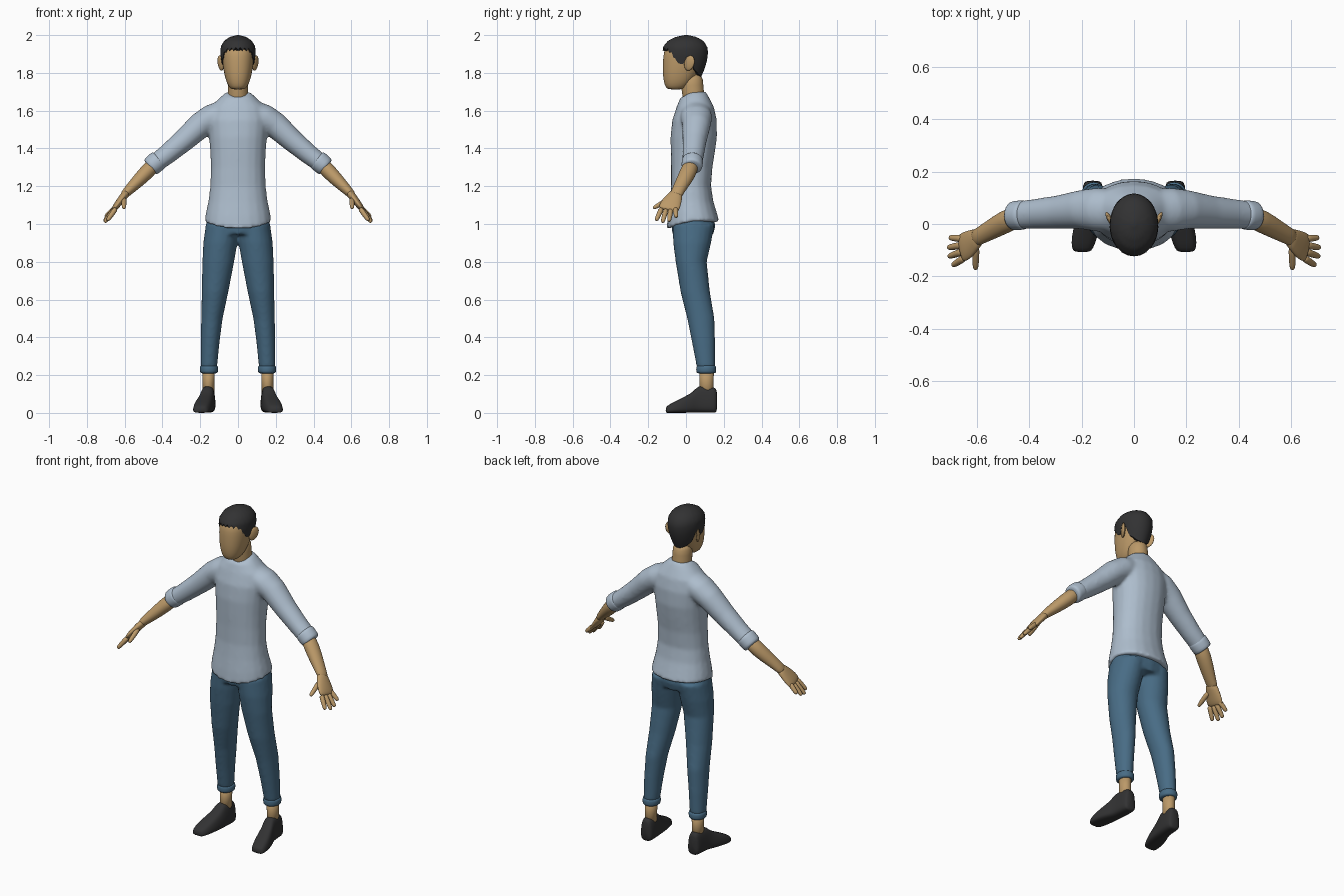
import bpy, bmesh, math
from mathutils import Vector

if "Cube" in bpy.data.objects:
    bpy.data.objects.remove(bpy.data.objects["Cube"])


def material(name, rgb):
    m = bpy.data.materials.new(name)
    m.diffuse_color = (*rgb, 1)
    m.use_nodes = True
    m.node_tree.nodes["Principled BSDF"].inputs["Base Color"].default_value = m.diffuse_color
    return m


SKIN = material("skin", (0.50, 0.32, 0.14))
KNIT = material("grey_blue_knit", (0.42, 0.51, 0.61))
DENIM = material("denim", (0.065, 0.15, 0.235))
DARK = material("charcoal", (0.032, 0.032, 0.033))
N = 20


def oval(c, u, v, n=N, power=2.0):
    """Closed superellipse around c with half-axes u and v."""
    pts = []
    for i in range(n):
        a = 2 * math.pi * i / n
        ca, sa = math.cos(a), math.sin(a)
        e = 2 / power
        pts.append(c + u * math.copysign(abs(ca) ** e, ca) + v * math.copysign(abs(sa) ** e, sa))
    return pts


def flat_rings(table, power=2.0):
    """Horizontal rings from rows of z, x min, x max, y front, y back."""
    return [oval(Vector(((a + b) / 2, (f + k) / 2, z)), Vector(((b - a) / 2, 0, 0)),
                 Vector((0, (k - f) / 2, 0)), power=power) for z, a, b, f, k in table]


def tube_rings(path, n=N):
    """Rings across a path of x, y, z, radius in the xz plane, radius along y."""
    p = [Vector(q[:3]) for q in path]
    rings = []
    for i, q in enumerate(path):
        t = (p[min(i + 1, len(p) - 1)] - p[max(i - 1, 0)]).normalized()
        v = Vector((0, 1, 0))
        v = (v - t * v.dot(t)).normalized()
        rings.append(oval(p[i], t.cross(v) * q[3], v * q[4], n))
    return rings


def loft(bm, rings, side=1):
    rows = [[bm.verts.new((p.x * side, p.y, p.z)) for p in r] for r in rings]
    for r0, r1 in zip(rows, rows[1:]):
        for i in range(len(r0)):
            j = (i + 1) % len(r0)
            bm.faces.new((r0[i], r0[j], r1[j], r1[i]))
    bm.faces.new(rows[0][::-1])
    bm.faces.new(rows[-1])


def finish(name, bm, mat, mirror=False, subsurf=0, voxel=0.0, sharp=None):
    bmesh.ops.recalc_face_normals(bm, faces=bm.faces)
    me = bpy.data.meshes.new(name)
    bm.to_mesh(me)
    bm.free()
    for f in me.polygons:
        f.use_smooth = True
    if sharp:
        me.set_sharp_from_angle(angle=math.radians(sharp))
    me.materials.append(mat)
    ob = bpy.data.objects.new(name, me)
    bpy.context.collection.objects.link(ob)
    if mirror:
        ob.modifiers.new("mirror", "MIRROR").use_mirror_merge = False
    if subsurf:
        s = ob.modifiers.new("subdivide", "SUBSURF")
        s.levels = s.render_levels = subsurf
    if voxel:
        r = ob.modifiers.new("blend", "REMESH")
        r.mode, r.voxel_size, r.use_smooth_shade = "VOXEL", voxel, True
        s = ob.modifiers.new("soften", "SMOOTH")
        s.factor, s.iterations = 0.5, 7
    return ob


def part(name, rings, mat, **kw):
    bm = bmesh.new()
    loft(bm, rings)
    return finish(name, bm, mat, **kw)


# sweater: torso with a dipped collar and hem, blended with both sleeves
torso = flat_rings([(z, -w, w, f, k) for z, w, f, k in (
    (1.015, .178, -.103, .178), (1.06, .17, -.097, .163), (1.12, .157, -.087, .145),
    (1.2, .147, -.079, .133), (1.3, .144, -.079, .14), (1.38, .147, -.081, .153),
    (1.46, .153, -.082, .164), (1.55, .16, -.073, .163), (1.62, .145, -.05, .148),
    (1.67, .095, -.03, .122), (1.70, .062, -.018, .105))], 2.2)
for r, front, back in ((torso[0], .045, .005), (torso[1], .02, 0), (torso[-1], .03, 0)):
    ys = [p.y for p in r]
    mid, half = (min(ys) + max(ys)) / 2, (max(ys) - min(ys)) / 2
    for p in r:
        d = (p.y - mid) / half
        p.z -= (front if d < 0 else back) * d * d
sleeve = tube_rings([(.07, .05, 1.60, .06, .08), (.14, .055, 1.562, .072, .084),
                     (.20, .055, 1.522, .069, .075), (.29, .045, 1.44, .06, .064),
                     (.38, .038, 1.365, .053, .057), (.45, .032, 1.312, .048, .053)])
bm = bmesh.new()
loft(bm, torso)
for s in (1, -1):
    loft(bm, sleeve, s)
finish("sweater", bm, KNIT, voxel=.01)

# rolled sleeve cuffs
part("sleeve_cuff", tube_rings([(.415, .035, 1.343, .047, .05), (.42, .035, 1.339, .055, .057),
     (.44, .033, 1.322, .055, .057), (.463, .031, 1.302, .053, .056),
     (.468, .031, 1.298, .045, .047)]), KNIT, mirror=True, subsurf=1)

# trousers: pelvis blended with both legs
pelvis = flat_rings([(1.06, -.155, .155, -.065, .145), (.99, -.172, .172, -.077, .155),
                     (.945, -.165, .165, -.072, .145)])
leg = flat_rings([(1.0, -.01, .17, -.072, .152), (.9, .003, .184, -.068, .133),
                  (.8, .02, .189, -.055, .11), (.64, .051, .192, -.029, .127),
                  (.5, .081, .195, .006, .151), (.37, .098, .198, .032, .154),
                  (.235, .111, .198, .058, .154)])
bm = bmesh.new()
loft(bm, pelvis)
for s in (1, -1):
    loft(bm, leg, s)
finish("trousers", bm, DENIM, voxel=.009)

# turned-up trouser hems
part("trouser_hem", flat_rings([(.208, .115, .193, .063, .15), (.213, .106, .201, .054, .16),
     (.23, .104, .203, .053, .161), (.247, .105, .202, .054, .16), (.253, .114, .194, .062, .152)]),
     DENIM, mirror=True, subsurf=1)

# ankles
part("ankle", flat_rings([(.24, .122, .188, .07, .148), (.16, .125, .187, .072, .146),
                          (.08, .125, .187, .072, .146)]), SKIN, mirror=True)

# shoes: flat-soled sections from toe to heel, narrowing upwards
rings = []
for y, cx, w, h in ((-.108, .197, .03, .028), (-.095, .197, .045, .042), (-.05, .189, .054, .066),
                    (0, .178, .053, .09), (.04, .168, .047, .113), (.062, .162, .044, .145),
                    (.11, .158, .043, .143), (.15, .157, .041, .136), (.166, .157, .032, .125)):
    ring = oval(Vector((cx, y, h / 2)), Vector((w, 0, 0)), Vector((0, 0, h / 2)), 16, 3.2)
    for p in ring:
        p.x = cx + (p.x - cx) * (1.05 - .3 * p.z / h)
    rings.append(ring)
part("shoe", rings, DARK, mirror=True, subsurf=1)

# forearms
part("forearm", tube_rings([(.43, .034, 1.33, .04, .042), (.49, .01, 1.268, .041, .045),
     (.55, -.025, 1.207, .032, .038), (.59, -.046, 1.168, .025, .033),
     (.61, -.058, 1.145, .02, .034)]), SKIN, mirror=True, subsurf=1)

# hands: flat palm, four fingers and a thumb
bm = bmesh.new()
loft(bm, tube_rings([(.585, -.045, 1.172, .023, .03), (.608, -.06, 1.143, .021, .043),
                     (.632, -.078, 1.112, .019, .055), (.652, -.09, 1.085, .016, .056),
                     (.662, -.094, 1.072, .01, .052)], 16))
for base, tip in (((.645, -.128, 1.085), (.692, -.158, 1.018)),
                  ((.652, -.105, 1.08), (.707, -.124, 1.008)),
                  ((.653, -.08, 1.08), (.709, -.09, 1.014)),
                  ((.652, -.056, 1.085), (.703, -.052, 1.036)),
                  ((.603, -.085, 1.135), (.604, -.174, 1.083))):
    a, b = Vector(base), Vector(tip)
    d = (b - a).normalized()
    side = (Vector((.77, 0, .64)) - d * d.dot(Vector((.77, 0, .64)))).normalized()
    wide = d.cross(side)
    loft(bm, [oval(a.lerp(b, t), side * r, wide * r, 10)
              for t, r in ((0, .015), (.35, .0145), (.7, .013), (.93, .011), (1, .006))])
finish("hand", bm, SKIN, mirror=True, subsurf=1)

# neck and head
part("neck", tube_rings([(0, .045, 1.62, .058, .058), (0, .04, 1.68, .055, .058),
                         (0, .032, 1.73, .053, .06), (0, .03, 1.80, .053, .06)]), SKIN, subsurf=1)
part("head", flat_rings([(z, -w, w, f, k) for z, w, f, k in (
    (1.712, .032, -.092, -.02), (1.72, .044, -.106, 0), (1.745, .06, -.117, .03),
    (1.79, .073, -.124, .06), (1.84, .081, -.124, .085), (1.89, .085, -.122, .1),
    (1.93, .083, -.113, .1), (1.965, .06, -.075, .07))], 2.25), SKIN, subsurf=1)

# ears
bm = bmesh.new()
bmesh.ops.create_uvsphere(bm, u_segments=16, v_segments=10, radius=1)
for v in bm.verts:
    x, y, z = v.co
    v.co = (.092 + .011 * x + .012 * y + .005 * z, .018 + .027 * y + .006 * z, 1.852 + .04 * z)
finish("ear", bm, SKIN, mirror=True)

# hair: cap rising from a ragged hairline to the crown
HAIR = ((1.76, .055, -.1, .07), (1.80, .072, -.115, .09), (1.85, .086, -.125, .108),
        (1.90, .093, -.127, .117), (1.94, .091, -.12, .113), (1.97, .073, -.095, .091),
        (1.99, .044, -.055, .057), (1.9995, .008, -.01, .012))
LINE = ((0, 1.928), (42, 1.922), (58, 1.895), (74, 1.85), (88, 1.845), (94, 1.885),
        (108, 1.875), (118, 1.82), (145, 1.79), (180, 1.775))


def lookup(table, x):
    for p, q in zip(table, table[1:]):
        if x <= q[0]:
            t = (x - p[0]) / (q[0] - p[0])
            return [a + (b - a) * t for a, b in zip(p, q)][1:]
    return table[-1][1:]


rings = [[] for _ in range(14)]
for i in range(96):
    a = 2 * math.pi * i / 96
    deg = math.degrees(a)
    deg = min(deg, 360 - deg)
    low = lookup(LINE, deg)[0]
    if deg < 62:
        low += (-.009, 0, .007, .001)[i % 4]
    for k, ring in enumerate(rings):
        s = max(k - 1, 0) / 12
        z = low + (1.9995 - low) * math.sin(s * math.pi / 2)
        w, f, b = lookup(HAIR, z)
        m = .9 if k == 0 else 1
        ring.append(Vector((w * m * math.sin(a), (f + b) / 2 - (b - f) / 2 * m * math.cos(a), z)))
part("hair", rings, DARK, sharp=50)
